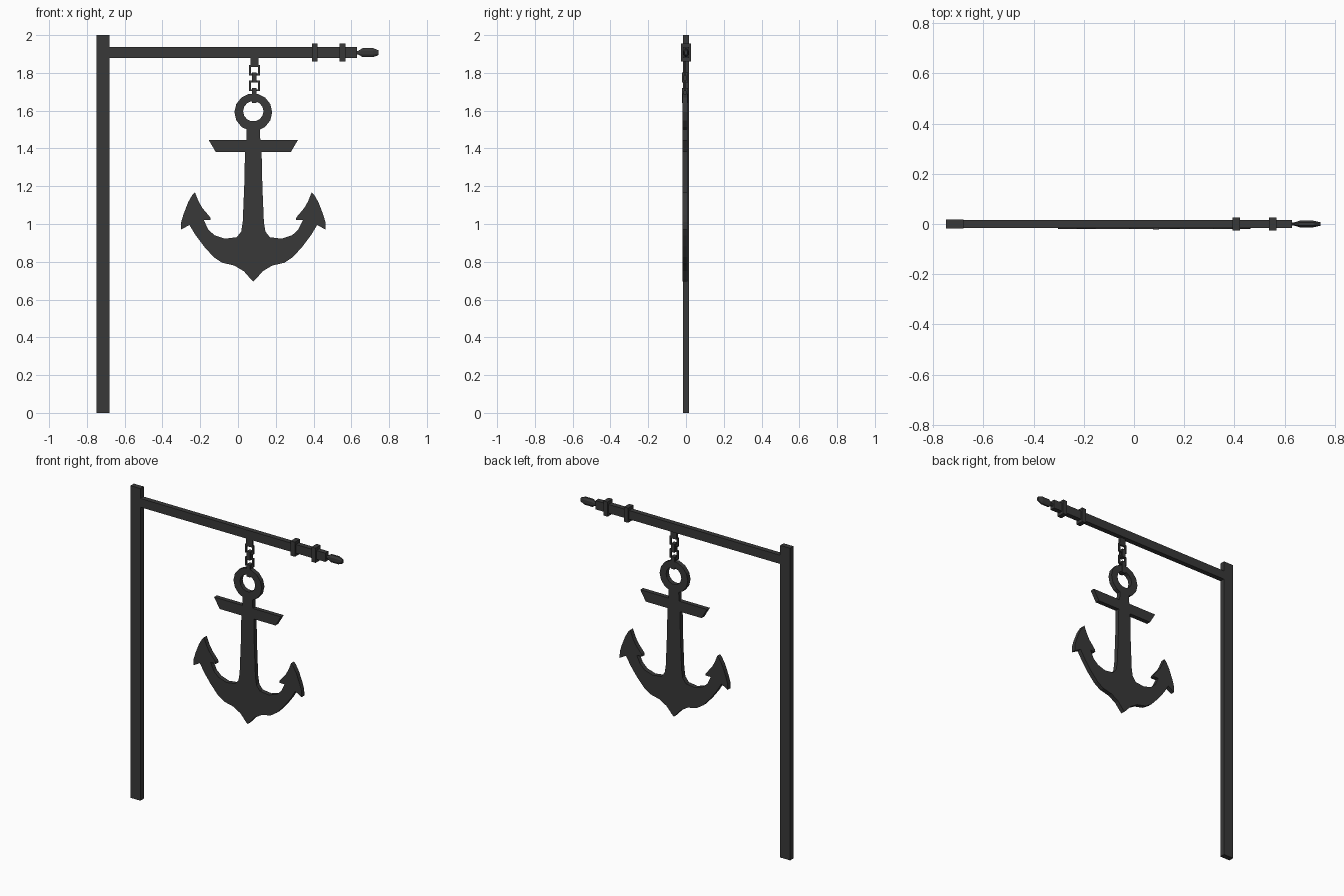
import bpy, bmesh, math

if "Cube" in bpy.data.objects:
    bpy.data.objects.remove(bpy.data.objects["Cube"])

iron = bpy.data.materials.new("dark_iron")
iron.diffuse_color = (0.04, 0.04, 0.04, 1)
iron.use_nodes = True
iron.node_tree.nodes["Principled BSDF"].inputs["Base Color"].default_value = iron.diffuse_color


def finish(name, bm):
    bmesh.ops.recalc_face_normals(bm, faces=bm.faces[:])
    me = bpy.data.meshes.new(name)
    bm.to_mesh(me)
    bm.free()
    me.materials.append(iron)
    ob = bpy.data.objects.new(name, me)
    bpy.context.collection.objects.link(ob)
    return ob


def add_box(bm, x0, x1, y0, y1, z0, z1):
    vs = bmesh.ops.create_cube(bm, size=1)["verts"]
    for v in vs:
        v.co = ((x0 + x1) / 2 + v.co.x * (x1 - x0),
                (y0 + y1) / 2 + v.co.y * (y1 - y0),
                (z0 + z1) / 2 + v.co.z * (z1 - z0))


def box(name, *dims):
    bm = bmesh.new()
    add_box(bm, *dims)
    return finish(name, bm)


CX, CY = 0.081, -0.005   # anchor centre line
LX = 0.087               # chain centre line

# Post and arm
box("post", -0.75, -0.68, -0.017, 0.017, 0, 2)
box("arm", -0.68, 0.63, -0.016, 0.016, 1.88, 1.936)
for i, x in enumerate((0.407, 0.553)):
    box(f"arm_collar_{i + 1}", x - 0.015, x + 0.015, -0.026, 0.026, 1.861, 1.955)

# Finial: octagonal spindle lofted along x
bm = bmesh.new()
rings = []
for x, ry, rz in ((0.625, 0.005, 0.009), (0.637, 0.006, 0.010), (0.66, 0.013, 0.024),
                  (0.715, 0.013, 0.024), (0.743, 0.007, 0.013)):
    rings.append([bm.verts.new((x, ry * math.cos(a) / math.cos(math.pi / 8),
                                1.907 + rz * math.sin(a) / math.cos(math.pi / 8)))
                  for a in ((k + 0.5) * math.pi / 4 for k in range(8))])
for a, b in zip(rings, rings[1:]):
    for k in range(8):
        bm.faces.new((a[k], a[(k + 1) % 8], b[(k + 1) % 8], b[k]))
bm.faces.new(rings[0])
bm.faces.new(rings[-1])
finish("arm_finial", bm)

# Chain: hanger, then rectangular links alternating front-on and side-on
box("chain_hanger", LX - 0.022, LX + 0.022, CY - 0.006, CY + 0.006, 1.83, 1.885)


def link(name, z0, z1, side_on):
    bm = bmesh.new()
    w, t, d = (0.016, 0.010, 0.012) if side_on else (0.029, 0.010, 0.005)
    for a, b, c, e in ((-w, -w + t, z0, z1), (w - t, w, z0, z1),
                       (-w + t, w - t, z0, z0 + t), (-w + t, w - t, z1 - t, z1)):
        if side_on:
            add_box(bm, LX - d, LX + d, CY + a, CY + b, c, e)
        else:
            add_box(bm, LX + a, LX + b, CY - d, CY + d, c, e)
    finish(name, bm)


link("chain_link_1", 1.786, 1.842, False)
link("chain_link_2", 1.748, 1.802, True)
link("chain_link_3", 1.703, 1.760, False)
link("chain_link_4", 1.640, 1.719, True)

# Anchor body: mirrored half outline (offset from centre, height), extruded in y
half = [(0.035, 1.52), (0.037, 1.446), (0.237, 1.446), (0.198, 1.38), (0.044, 1.38),
        (0.048, 1.20), (0.056, 1.01), (0.064, 0.96), (0.088, 0.93), (0.15, 0.922),
        (0.205, 0.94), (0.238, 0.97), (0.262, 1.02), (0.225, 1.02), (0.228, 1.035),
        (0.27, 1.085), (0.29, 1.12), (0.309, 1.168), (0.322, 1.155), (0.345, 1.115),
        (0.37, 1.05), (0.382, 1.01), (0.383, 0.97), (0.338, 0.995), (0.305, 0.94),
        (0.26, 0.88), (0.21, 0.825), (0.165, 0.795), (0.10, 0.78), (0.05, 0.75),
        (0.015, 0.71)]
outline = half + [(0, 0.695)] + [(-x, z) for x, z in reversed(half)]
T = 0.014


def extrude_y(bm, faces):
    res = bmesh.ops.extrude_face_region(bm, geom=faces)
    for v in res["geom"]:
        if isinstance(v, bmesh.types.BMVert):
            v.co.y += 2 * T


bm = bmesh.new()
face = bm.faces.new([bm.verts.new((CX + x, CY - T, z)) for x, z in outline])
extrude_y(bm, [face])
finish("anchor_body", bm)

# Anchor ring
bm = bmesh.new()
N = 14
loops = [[bm.verts.new((CX + r * math.cos(2 * math.pi * k / N), CY - T,
                        zc + r * math.sin(2 * math.pi * k / N))) for k in range(N)]
         for r, zc in ((0.1, 1.592), (0.054, 1.597))]
faces = [bm.faces.new((loops[0][k], loops[0][(k + 1) % N],
                       loops[1][(k + 1) % N], loops[1][k])) for k in range(N)]
extrude_y(bm, faces)
finish("anchor_ring", bm)
